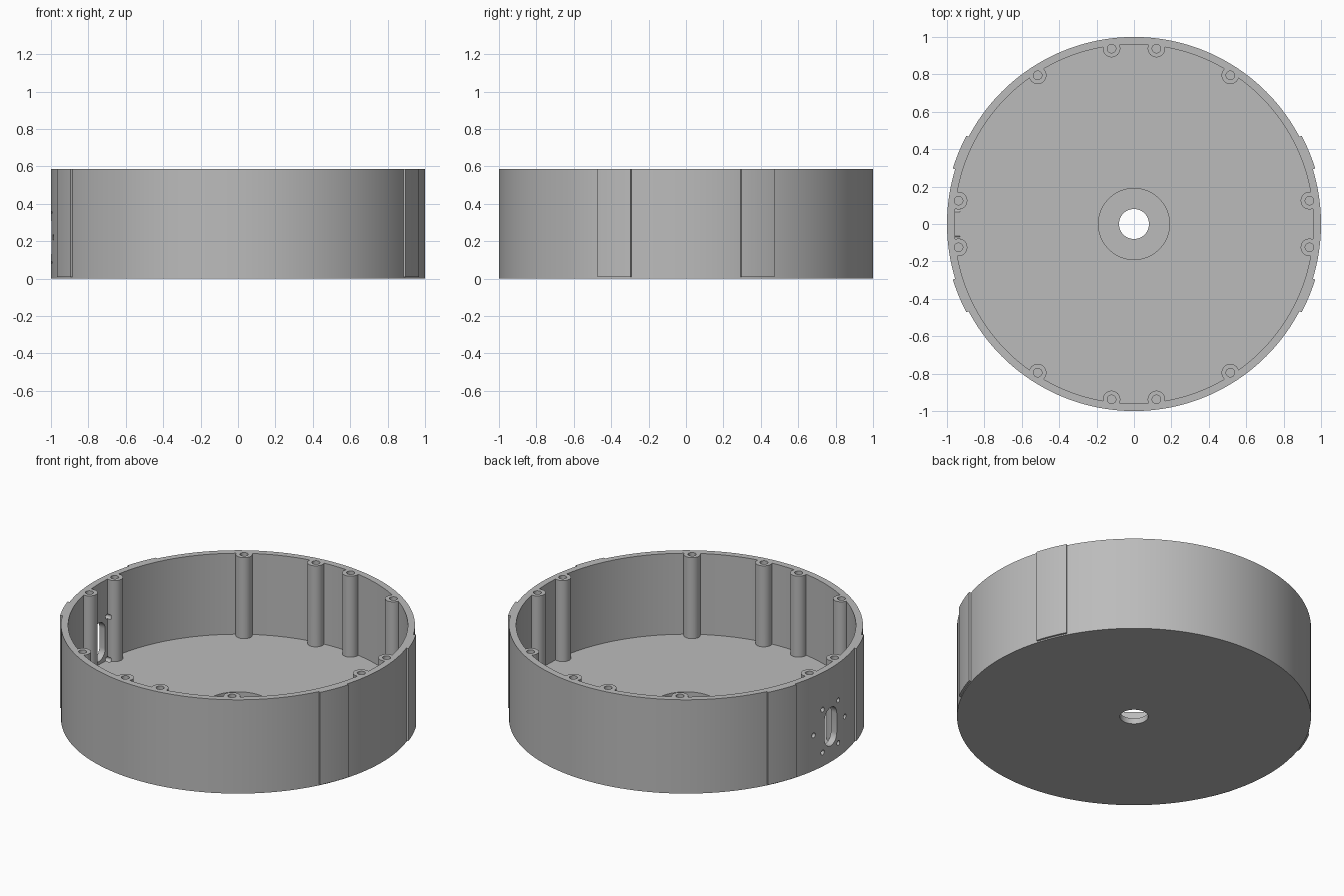
import bpy, bmesh, math
from mathutils import Matrix, Vector

if "Cube" in bpy.data.objects:
    bpy.data.objects.remove(bpy.data.objects["Cube"])

H, FLOOR, R_OUT, R_IN = 0.585, 0.08, 1.0, 0.96
SEG = 192


def make_object(name, bm):
    bmesh.ops.recalc_face_normals(bm, faces=bm.faces)
    me = bpy.data.meshes.new(name)
    bm.to_mesh(me)
    bm.free()
    ob = bpy.data.objects.new(name, me)
    bpy.context.collection.objects.link(ob)
    return ob


def prism(bm, outline, z0, z1, matrix=Matrix()):
    """Closed prism from a 2D outline, placed by a matrix."""
    lo = [bm.verts.new(matrix @ Vector((x, y, z0))) for x, y in outline]
    hi = [bm.verts.new(matrix @ Vector((x, y, z1))) for x, y in outline]
    bm.faces.new(lo[::-1])
    bm.faces.new(hi)
    n = len(lo)
    for i in range(n):
        j = (i + 1) % n
        bm.faces.new((lo[i], lo[j], hi[j], hi[i]))


def arc(cx, cy, r, a0, a1, n):
    return [(cx + r * math.cos(math.radians(a0 + (a1 - a0) * i / n)),
             cy + r * math.sin(math.radians(a0 + (a1 - a0) * i / n))) for i in range(n + 1)]


def circle(cx, cy, r, n=32):
    return arc(cx, cy, r, 0, 360, n)[:-1]


# Housing: lathed cup with a counterbored centre hole
profile = [(0.08, 0), (R_OUT, 0), (R_OUT, H), (R_IN, H), (R_IN, FLOOR),
           (0.19, FLOOR), (0.19, 0.035), (0.08, 0.035)]
bm = bmesh.new()
rings = []
for i in range(SEG):
    a = 2 * math.pi * i / SEG
    rings.append([bm.verts.new((r * math.cos(a), r * math.sin(a), z)) for r, z in profile])
for i in range(SEG):
    p, q = rings[i], rings[(i + 1) % SEG]
    for k in range(len(profile)):
        m = (k + 1) % len(profile)
        bm.faces.new((p[k], q[k], q[m], p[m]))
housing = make_object("round_housing", bm)

# Screw posts and outer pads, mirrored into four quadrants
posts = [(0.938, 0.125), (0.515, 0.795), (0.12, 0.938)]
add, cut = bmesh.new(), bmesh.new()
for sx in (1, -1):
    for sy in (1, -1):
        for x, y in posts:
            prism(add, circle(sx * x, sy * y, 0.047), 0.04, H)
            prism(cut, circle(sx * x, sy * y, 0.023, 24), 0.25, H + 0.1)
        pad = arc(0, 0, 1.013, 17, 27.8, 12) + arc(0, 0, 0.98, 27.8, 17, 12)
        prism(add, [(sx * x, sy * y) for x, y in pad], 0.008, H)

# Side connector: slot and six small holes through the left wall
side = Matrix(((0, 0, -1, 0), (1, 0, 0, 0), (0, 1, 0, 0.22), (0, 0, 0, 1)))
slot = arc(0, 0.06, 0.06, 0, 180, 16) + arc(0, -0.06, 0.06, 180, 360, 16)
prism(cut, slot, 0.85, 1.1, side)
for i in range(6):
    a = math.radians(60 * i)
    prism(cut, circle(0.154 * math.cos(a), 0.154 * math.sin(a), 0.015, 16), 0.93, 1.1, side)

helpers = [(make_object("posts_and_pads", add), 'UNION'),
           (make_object("hole_cutter", cut), 'DIFFERENCE')]
for ob, op in helpers:
    ob.hide_render = True
    mod = housing.modifiers.new(op.lower(), 'BOOLEAN')
    mod.operation, mod.object, mod.solver = op, ob, 'EXACT'

# Bake the booleans and drop the helpers
dg = bpy.context.evaluated_depsgraph_get()
baked = bpy.data.meshes.new_from_object(housing.evaluated_get(dg))
housing.modifiers.clear()
housing.data = baked
for ob, _ in helpers:
    bpy.data.objects.remove(ob)

# Plain grey finish
grey = bpy.data.materials.new("grey")
grey.diffuse_color = (0.5, 0.5, 0.5, 1)
grey.use_nodes = True
grey.node_tree.nodes["Principled BSDF"].inputs["Base Color"].default_value = grey.diffuse_color
housing.data.materials.clear()
housing.data.materials.append(grey)

bpy.ops.object.select_all(action='DESELECT')
housing.select_set(True)
bpy.context.view_layer.objects.active = housing
bpy.ops.object.shade_smooth_by_angle(angle=math.radians(30))
